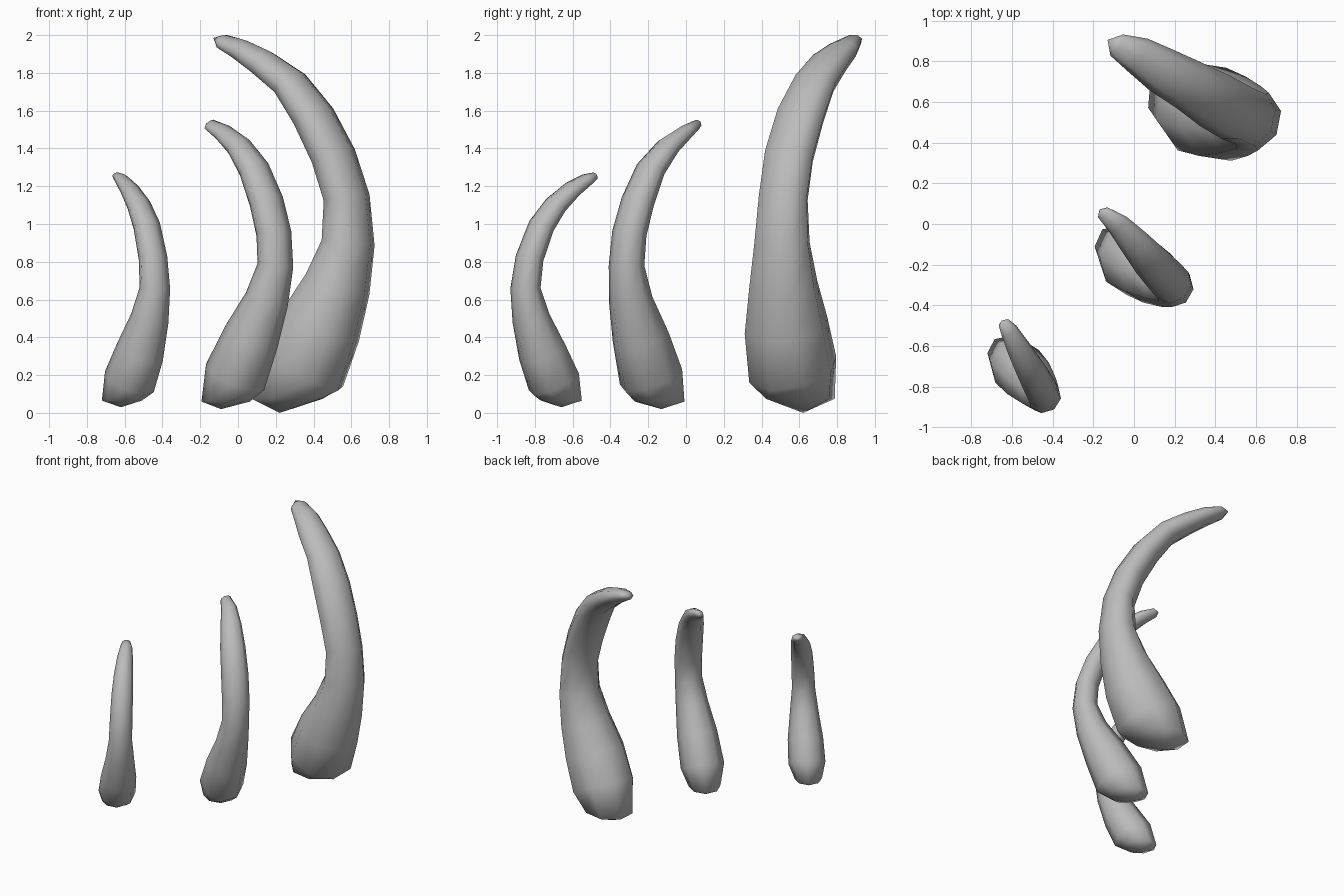
import bpy
import bmesh
import math
from mathutils import Vector

SIDES = 8

default_cube = bpy.data.objects.get("Cube")
if default_cube:
    bpy.data.objects.remove(default_cube, do_unlink=True)

# One plain grey for every horn
grey = bpy.data.materials.new("plain grey")
grey.use_nodes = True
colour = (0.5, 0.5, 0.5, 1)
grey.diffuse_color = colour
grey.node_tree.nodes["Principled BSDF"].inputs["Base Color"].default_value = colour


def build_horn(name, curl, root_width, tip_width, base, stations, tip):
    """Sweep a tapering ring along the stations (x, y, z, radius), closed by two points.

    curl is the horizontal direction the horn bends in; root_width and
    tip_width scale the horn across that direction.
    """
    bm = bmesh.new()
    path = [Vector(station[:3]) for station in stations]
    curl = Vector(curl).normalized()
    last = len(path) - 1
    rings = []
    for i, centre in enumerate(path):
        radius = stations[i][3] * 1.04
        tangent = (path[min(i + 1, last)] - path[max(i - 1, 0)]).normalized()
        if i == 0:
            tangent = Vector((0, 0, 1))  # the root ring lies level
        across = tangent.cross(curl).normalized()
        inward = across.cross(tangent)
        widen = root_width + (tip_width - root_width) * i / last
        ring = []
        for k in range(SIDES):
            angle = math.tau * k / SIDES
            offset = inward * math.cos(angle) + across * math.sin(angle) * widen
            ring.append(bm.verts.new(centre + offset * radius))
        rings.append(ring)

    # Side walls
    for lower, upper in zip(rings, rings[1:]):
        for k in range(SIDES):
            n = (k + 1) % SIDES
            bm.faces.new((lower[k], lower[n], upper[n], upper[k]))

    # Rounded root and tip
    for point, ring in ((base, rings[0]), (tip, rings[-1])):
        pole = bm.verts.new(point)
        for k in range(SIDES):
            bm.faces.new((ring[k], ring[(k + 1) % SIDES], pole))

    bmesh.ops.recalc_face_normals(bm, faces=bm.faces)
    for face in bm.faces:
        face.smooth = True
    mesh = bpy.data.meshes.new(name)
    bm.to_mesh(mesh)
    bm.free()
    mesh.materials.append(grey)
    horn = bpy.data.objects.new(name, mesh)
    bpy.context.collection.objects.link(horn)


# Small horn at the front right
build_horn("small_horn", (-.6, .8, 0), .84, 1.45, (-.62, -.66, .03), [
    (-.615, -.66, .065, .113),
    (-.575, -.7, .165, .143),
    (-.52, -.76, .32, .128),
    (-.467, -.82, .5, .097),
    (-.44, -.85, .66, .075),
    (-.45, -.828, .82, .068),
    (-.483, -.765, .99, .062),
    (-.525, -.69, 1.1, .053),
    (-.575, -.6, 1.185, .042),
    (-.615, -.525, 1.235, .031),
    (-.642, -.485, 1.255, .019),
], (-.65, -.475, 1.26))

# Medium horn in the middle
build_horn("medium_horn", (-.6, .75, 0), .8, 1.5, (-.09, -.13, .02), [
    (-.065, -.14, .06, .14),
    (-.015, -.185, .19, .175),
    (.07, -.24, .4, .15),
    (.153, -.293, .6, .112),
    (.198, -.315, .78, .088),
    (.19, -.3, .95, .083),
    (.15, -.255, 1.12, .078),
    (.085, -.187, 1.29, .068),
    (.005, -.095, 1.41, .054),
    (-.08, 0, 1.485, .039),
    (-.15, .055, 1.525, .025),
], (-.17, .072, 1.53))

# Large horn at the back left
build_horn("large_horn", (-.85, .5, 0), .85, 1.7, (.22, .62, 0), [
    (.26, .605, .075, .2),
    (.335, .565, .23, .245),
    (.435, .53, .46, .218),
    (.527, .515, .68, .17),
    (.583, .508, .9, .132),
    (.575, .515, 1.14, .112),
    (.505, .545, 1.36, .107),
    (.4, .605, 1.57, .1),
    (.275, .68, 1.745, .084),
    (.135, .757, 1.85, .072),
    (.02, .83, 1.92, .056),
    (-.085, .88, 1.968, .035),
], (-.13, .905, 1.985))
